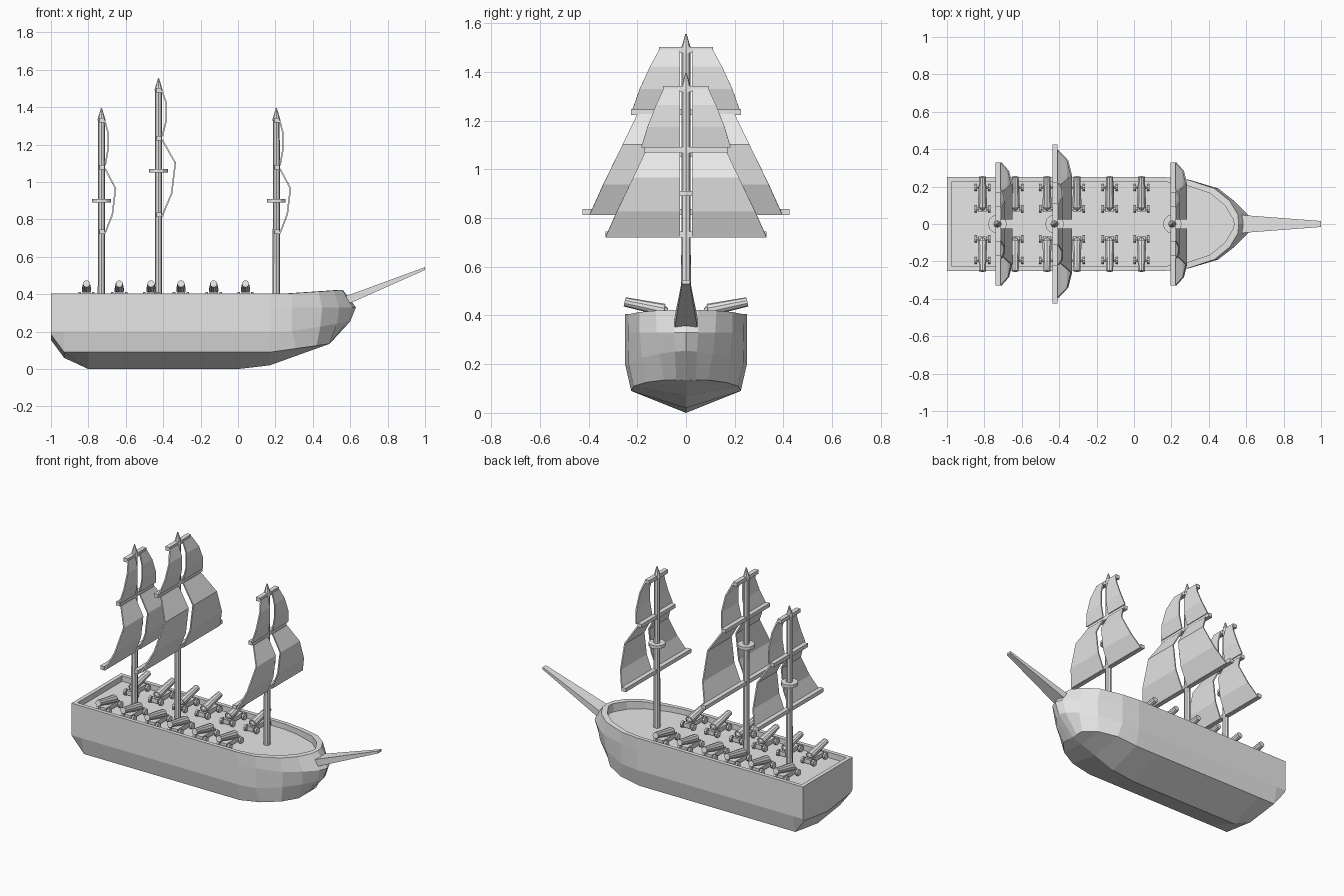
import bpy, bmesh
from math import radians
from mathutils import Vector

default_cube = bpy.data.objects.get("Cube")
if default_cube:
    bpy.data.objects.remove(default_cube, do_unlink=True)

GREY = (0.8, 0.8, 0.8, 1)
grey = bpy.data.materials.new("plain_grey")
grey.use_nodes = True
grey.diffuse_color = GREY
grey.node_tree.nodes["Principled BSDF"].inputs["Base Color"].default_value = GREY

DECK_Z = 0.37


def finish(name, bm):
    """Turn a bmesh into a flat-shaded grey object."""
    bmesh.ops.remove_doubles(bm, verts=bm.verts, dist=0.0005)
    bmesh.ops.recalc_face_normals(bm, faces=bm.faces)
    mesh = bpy.data.meshes.new(name)
    bm.to_mesh(mesh)
    bm.free()
    mesh.materials.append(grey)
    obj = bpy.data.objects.new(name, mesh)
    bpy.context.collection.objects.link(obj)
    return obj


def add_grid(bm, rows):
    """Skin a list of equally long point rows with quads."""
    verts = [[bm.verts.new(point) for point in row] for row in rows]
    for low, high in zip(verts, verts[1:]):
        for i in range(len(low) - 1):
            bm.faces.new((low[i], low[i + 1], high[i + 1], high[i]))


def add_rod(bm, start, end, r_start, r_end, sides=8):
    """Add a capped round bar, tapered if the radii differ."""
    start, end = Vector(start), Vector(end)
    axis = end - start
    made = bmesh.ops.create_cone(bm, cap_ends=True, segments=sides, radius1=r_start,
                                 radius2=r_end, depth=axis.length)
    turn = axis.to_track_quat("Z", "Y").to_matrix()
    for v in made["verts"]:
        v.co = turn @ v.co + (start + end) / 2


def add_box(bm, centre, size):
    made = bmesh.ops.create_cube(bm, size=1)
    for v in made["verts"]:
        v.co = Vector(c * s for c, s in zip(v.co, size)) + Vector(centre)


def profile(x, points):
    """Straight-line interpolation of height along the ship."""
    for (xa, za), (xb, zb) in zip(points, points[1:]):
        if x <= xb:
            return za + (zb - za) * (x - xa) / (xb - xa)
    return points[-1][1]


# Hull: plan outlines from the middle of the stern round to the stem
STERN_X = (-1, -1, -0.93, -0.8, 0, 0.17)


def outline(breadth, bow, base, rise, start):
    plan = [(x, breadth if i else 0) for i, x in enumerate(STERN_X)] + bow
    return [(x, y, base + rise * max(0, x - start)) for x, y in plan]


rim = outline(0.25, [(0.29, 0.236), (0.43, 0.19), (0.51, 0.125), (0.555, 0.05), (0.56, 0)],
              0.405, 0.07, 0.3)
upper = outline(0.25, [(0.29, 0.238), (0.45, 0.19), (0.54, 0.12), (0.61, 0.05), (0.63, 0)],
                0.33, 0, 0)
waist = outline(0.25, [(0.29, 0.235), (0.44, 0.18), (0.53, 0.11), (0.585, 0.045), (0.6, 0)],
                0.2, 0.17, 0.28)
chine = outline(0.225, [(0.31, 0.215), (0.42, 0.165), (0.49, 0.09), (0.49, 0.04), (0.49, 0)],
                0.09, 0.14, 0.17)
chine[0] = (-1, 0, 0.155)
chine[1] = (-1, 0.235, 0.185)

KEEL = [(-1, 0.155), (-0.93, 0.06), (-0.8, 0), (0, 0), (0.17, 0.02), (0.49, 0.135)]
keel = [(x, 0, profile(x, KEEL)) for x, y, z in chine]

# Bulwark thickness and sunken deck follow the rim
WALL = 0.025
inner = [(x - WALL if x > 0.25 else max(x, WALL - 1), max(0, y - WALL), z) for x, y, z in rim]
deck_edge = [(x, y, DECK_Z) for x, y, z in inner]
deck_middle = [(x, 0, DECK_Z) for x, y, z in inner]

hull = bmesh.new()
for side in (1, -1):
    add_grid(hull, [[(x, side * y, z) for x, y, z in row] for row in
                    (deck_middle, deck_edge, inner, rim, upper, waist, chine, keel)])
finish("hull", hull)

# Bowsprit: square tapered spar
bowsprit = bmesh.new()


def spar_ring(x, half, low, high):
    corners = [(x, -half, low), (x, half, low), (x, half, high), (x, -half, high)]
    return corners + corners[:1]


root = spar_ring(0.55, 0.05, 0.33, 0.38)
tip = spar_ring(1, 0.016, 0.53, 0.545)
add_grid(bowsprit, [root, tip])
for ring in (root, tip):
    bowsprit.faces.new([bowsprit.verts.new(p) for p in ring[:4]])
finish("bowsprit", bowsprit)

# Sail shapes: share of height, forward belly, half breadth
LOWER_SAIL = [(0, 0.018, 0.395), (0.3, 0.07, 0.34), (0.7, 0.09, 0.26), (1, 0.02, 0.2)]
UPPER_SAIL = [(0, 0.02, 0.22), (0.35, 0.042, 0.19), (0.72, 0.042, 0.148), (1, 0.018, 0.11)]


def make_sail(name, x, low, high, shape, scale):
    bm = bmesh.new()
    for side in (1, -1):
        rows = []
        for share, belly, breadth in shape:
            z = low + (high - low) * share
            front = x + belly * (scale if 0 < share < 1 else 1)
            rows.append([(front, side * 0.024, z), (front, side * breadth * scale, z)])
        add_grid(bm, rows)
    sail = finish(name, bm)
    cloth = sail.modifiers.new("cloth_thickness", "SOLIDIFY")
    cloth.thickness = 0.008
    cloth.offset = 0


# Masts with yards, lookout and sails
def make_mast(name, x, top, lookout, low, mid, scale, yard_ends):
    shoulder = top - 0.065
    bm = bmesh.new()
    add_rod(bm, (x, 0, DECK_Z), (x, 0, shoulder), 0.02, 0.018)
    add_rod(bm, (x, 0, shoulder), (x, 0, top), 0.022, 0.003)
    finish(name + "_mast", bm)

    bm = bmesh.new()
    add_rod(bm, (x, 0, lookout - 0.01), (x, 0, lookout + 0.01), 0.05, 0.05, 12)
    finish(name + "_lookout", bm)

    bm = bmesh.new()
    for z, half in zip((low, mid, shoulder), yard_ends):
        add_box(bm, (x + 0.003, 0, z), (0.028, 2 * half, 0.024))
    finish(name + "_yards", bm)

    make_sail(name + "_lower_sail", x, low - 0.01, mid - 0.01, LOWER_SAIL, scale)
    make_sail(name + "_upper_sail", x, mid + 0.01, shoulder, UPPER_SAIL, scale)


make_mast("main", -0.425, 1.555, 1.06, 0.825, 1.235, 1, (0.425, 0.225, 0.11))
for label, mast_x in (("aft", -0.73), ("fore", 0.205)):
    make_mast(label, mast_x, 1.395, 0.9, 0.733, 1.08, 0.835, (0.33, 0.17, 0.095))


# Cannons: tilted barrel on a wheeled carriage
def make_cannon(name, x, side):
    bm = bmesh.new()
    breech, muzzle = (x, side * 0.09, 0.422), (x, side * 0.252, 0.456)
    add_rod(bm, breech, muzzle, 0.026, 0.019, 10)
    add_rod(bm, (x, side * 0.075, 0.419), breech, 0.01, 0.02, 8)
    finish(name + "_barrel", bm)

    bm = bmesh.new()
    add_box(bm, (x, side * 0.135, 0.397), (0.044, 0.14, 0.028))
    for y in (0.08, 0.195):
        add_rod(bm, (x - 0.04, side * y, 0.39), (x + 0.04, side * y, 0.39), 0.008, 0.008, 6)
        for wheel in (-1, 1):
            add_rod(bm, (x + wheel * 0.03, side * y, 0.392),
                    (x + wheel * 0.044, side * y, 0.392), 0.02, 0.02, 10)
    finish(name + "_carriage", bm)


for number, cannon_x in enumerate((-0.81, -0.635, -0.465, -0.305, -0.13, 0.04), start=1):
    make_cannon(f"left_cannon_{number}", cannon_x, 1)
    make_cannon(f"right_cannon_{number}", cannon_x, -1)
